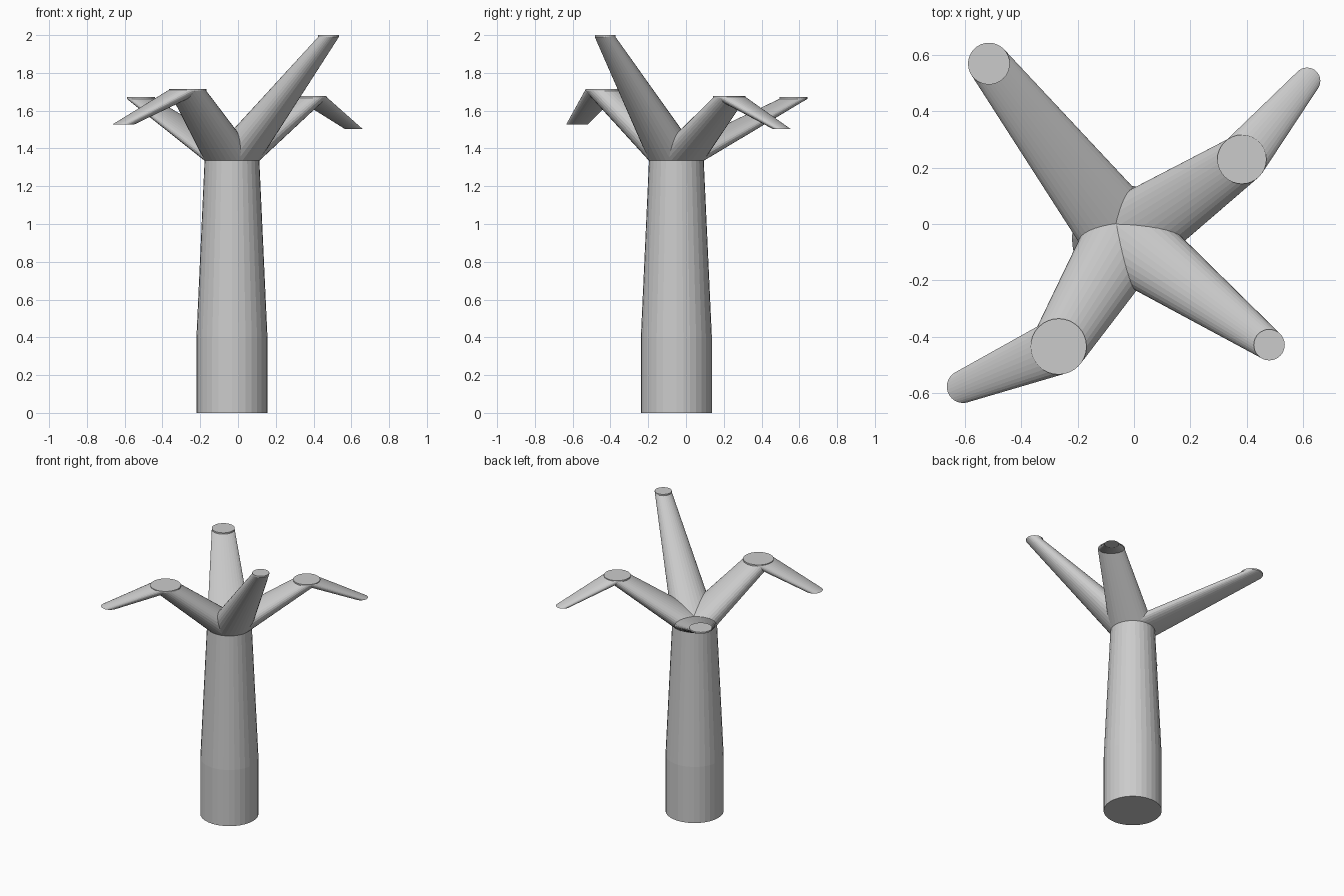
import bpy, bmesh
from math import cos, sin, tau

if "Cube" in bpy.data.objects:
    bpy.data.objects.remove(bpy.data.objects["Cube"])

SIDES = 32


def limb(name, rings):
    """Skin a closed tube through level circles given as (x, y, z, radius)."""
    bm = bmesh.new()
    loops = [[bm.verts.new((x + r * cos(tau * i / SIDES), y + r * sin(tau * i / SIDES), z))
              for i in range(SIDES)] for x, y, z, r in rings]
    for a, b in zip(loops, loops[1:]):
        for i in range(SIDES):
            j = (i + 1) % SIDES
            bm.faces.new((a[i], a[j], b[j], b[i]))
    bm.faces.new(loops[0])
    bm.faces.new(loops[-1])
    bmesh.ops.recalc_face_normals(bm, faces=bm.faces)
    mesh = bpy.data.meshes.new(name)
    bm.to_mesh(mesh)
    bm.free()
    obj = bpy.data.objects.new(name, mesh)
    bpy.context.collection.objects.link(obj)


# Trunk: straight foot, tapered upper part
CX, CY, CROWN = -0.032, -0.051, 1.335
limb("trunk", [(CX, CY, 0, 0.188), (CX, CY, 0.4, 0.188), (CX, CY, CROWN, 0.145)])

# Main branches fan out of the trunk top, each with a thin level cut end
LIP = 0.01
branches = {
    "front_right_branch": (0.479, -0.428, 2.0, 0.055),
    "front_left_branch": (-0.267, -0.434, 1.715, 0.099),
    "back_right_branch": (0.382, 0.229, 1.677, 0.087),
    "back_left_branch": (-0.514, 0.568, 1.672, 0.074),
}
for name, (x, y, z, r) in branches.items():
    limb(name, [(CX, CY, CROWN, 0.145), (x, y, z - LIP, r), (x, y, z, r)])

# Drooping twigs hang from two of the branch ends
twigs = {
    "front_left": (-0.605, -0.576, 1.528, 0.058),
    "back_right": (0.613, 0.507, 1.503, 0.047),
}
for side, tip in twigs.items():
    x, y, z, r = branches[side + "_branch"]
    limb(side + "_twig", [(x, y, z - LIP / 2, r), tip])
